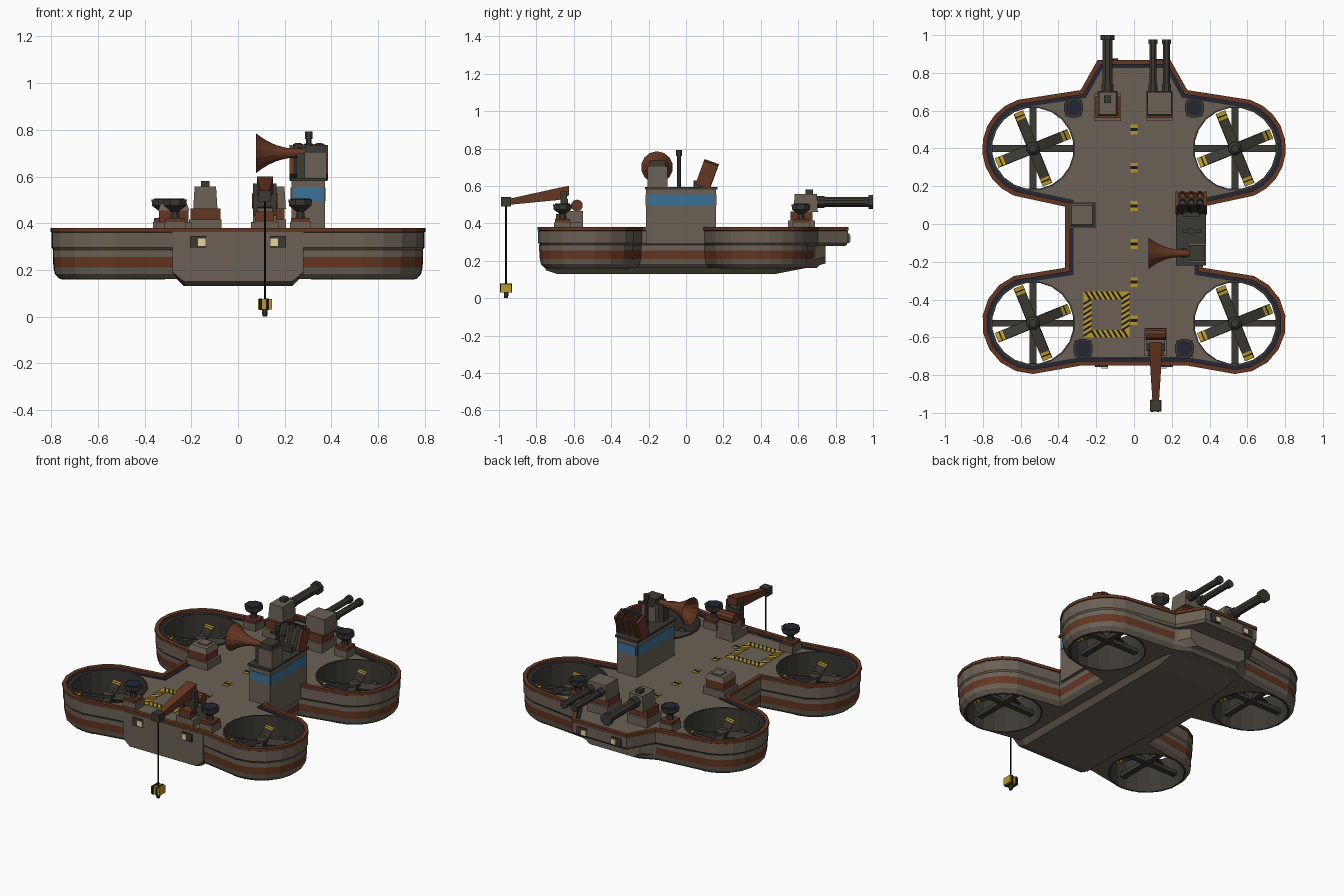
import bpy, bmesh
from math import sin, cos, radians, pi
from mathutils import Vector, Matrix

if "Cube" in bpy.data.objects:
    bpy.data.objects.remove(bpy.data.objects["Cube"], do_unlink=True)


def material(name, r, g, b):
    m = bpy.data.materials.new(name)
    m.use_nodes = True
    m.diffuse_color = (r, g, b, 1)
    m.node_tree.nodes["Principled BSDF"].inputs["Base Color"].default_value = (r, g, b, 1)
    return m


GREY = material("hull grey", .145, .12, .09)
RUST = material("rust brown", .13, .038, .016)
DARK = material("dark steel", .045, .041, .033)
NAVY = material("navy", .017, .019, .034)
YELLOW = material("hazard yellow", .5, .32, .02)
BLACK = material("black", .009, .008, .007)
BLUE = material("window blue", .045, .17, .32)
CREAM = material("lamp cream", .8, .68, .32)


def mesh(name, verts, faces, *mats):
    me = bpy.data.meshes.new(name)
    me.from_pydata([tuple(v) for v in verts], [], faces)
    for m in mats:
        me.materials.append(m)
    bm = bmesh.new()
    bm.from_mesh(me)
    bmesh.ops.recalc_face_normals(bm, faces=bm.faces)
    bm.to_mesh(me)
    bm.free()
    ob = bpy.data.objects.new(name, me)
    bpy.context.collection.objects.link(ob)
    return ob


def loft(name, rings, *mats, caps=True, closed=False):
    """Skin equal-length point rings, capped or joined back to the first."""
    n, k = len(rings[0]), len(rings)
    faces = []
    for a in range(k if closed else k - 1):
        b = (a + 1) % k
        for i in range(n):
            j = (i + 1) % n
            faces.append((a * n + i, a * n + j, b * n + j, b * n + i))
    if caps and not closed:
        faces += [tuple(range(n)), tuple(range((k - 1) * n, k * n))]
    return mesh(name, [p for r in rings for p in r], faces, *mats)


def box(name, lo, hi, mat, taper=0, turn=None):
    """Box between two corners; taper insets the top, turn moves it."""
    (a, b, c), (d, e, f) = lo, hi
    rings = [[(a + t, b + t, z), (d - t, b + t, z), (d - t, e - t, z), (a + t, e - t, z)]
             for z, t in ((c, 0), (f, taper))]
    ob = loft(name, rings, mat)
    if turn:
        ob.data.transform(turn)
    return ob


def turned(name, start, axis, profile, mat, n=12):
    """Lathe (distance, radius) pairs along an axis from a start point."""
    q = Vector(axis).to_track_quat('Z', 'Y')
    rings = [[Vector(start) + q @ Vector((r * cos(2 * pi * (i + .5) / n), r * sin(2 * pi * (i + .5) / n), h))
              for i in range(n)] for h, r in profile]
    return loft(name, rings, mat)


# Hull outline: right half, then mirrored
def arc(y, a0, a1, n=9):
    steps = [radians(a0 + (a1 - a0) * i / n) for i in range(n + 1)]
    return [(.535 + .265 * cos(a), y + .265 * sin(a)) for a in steps]


def outline(bow):
    half = bow + arc(.4, 73, -68) + [(.36, .095), (.36, -.235)] + arc(-.525, 68, -110) + [(.28, -.745)]
    return half + [(-x, y) for x, y in reversed(half)]


def ring(pts, d, z):
    """Outline inset by d at height z."""
    out = []
    for i, p in enumerate(pts):
        p, a, b = Vector(p), Vector(pts[i - 1]), Vector(pts[(i + 1) % len(pts)])
        u, v = (p - a).normalized(), (b - p).normalized()
        nu, nv = Vector((u.y, -u.x)), Vector((v.y, -v.x))
        q = p + (nu + nv) * (d / (1 + nu.dot(nv)))
        out.append((q.x, q.y, z))
    return out


UPPER = outline([(.19, .865), (.28, .705)])
LOWER = outline([(.17, .735), (.27, .69)])
HUBS = [(x, y) for x in (-.535, .535) for y in (.4, -.525)]

upper = loft("upper_hull", [ring(UPPER, .012, .28), ring(UPPER, 0, .295), ring(UPPER, 0, .36)], GREY)
lower = loft("lower_hull", [ring(LOWER, d, z) for d, z in
             ((.036, .16), (.014, .182), (.008, .21), (.005, .255), (.005, .285))], GREY, RUST)
for f in lower.data.polygons:
    c = f.center
    if .212 < c.z < .253 and abs(c.x) > .3 and len(f.vertices) == 4:
        f.material_index = 1
gutter = loft("deck_gutter", [ring(UPPER, .019, .355), ring(UPPER, .019, .364),
              ring(UPPER, .04, .364), ring(UPPER, .04, .355)], NAVY, closed=True)
loft("deck_rim", [ring(UPPER, -.004, .363), ring(UPPER, -.004, .38),
     ring(UPPER, .02, .38), ring(UPPER, .02, .35)], RUST, closed=True)

# Duct holes cut through hull and deck
for hx, hy in HUBS:
    cutter = turned("duct_cutter", (hx, hy, 0), (0, 0, 1), [(0, .224), (.6, .224)], DARK, 20)
    cutter.hide_render = True
    for ob in (upper, lower, gutter):
        mod = ob.modifiers.new("duct", 'BOOLEAN')
        mod.operation, mod.solver, mod.object = 'DIFFERENCE', 'EXACT', cutter
        bpy.context.view_layer.objects.active = ob
        bpy.ops.object.modifier_apply(modifier=mod.name)
    bpy.data.objects.remove(cutter, do_unlink=True)

# Ducted rotors
for hx, hy in HUBS:
    circ = [(cos(2 * pi * (i + .5) / 20), sin(2 * pi * (i + .5) / 20)) for i in range(20)]
    loft("duct_liner", [[(hx + r * x, hy + r * y, z) for x, y in circ] for r, z in
         ((.225, .366), (.216, .366), (.216, .158), (.225, .158))], DARK, closed=True)
    box("duct_strut", (hx - .219, hy - .018, .22), (hx + .219, hy + .018, .245), DARK)
    box("duct_strut", (hx - .018, hy - .219, .22), (hx + .018, hy + .219, .245), DARK)
    turned("rotor_hub", (hx, hy, .22), (0, 0, 1), [(0, .035), (.1, .035), (.115, .02)], DARK)
    for k in range(4):
        m = Matrix.Translation((hx, hy, .3)) @ Matrix.Rotation(radians(22 + 90 * k), 4, 'Z') \
            @ Matrix.Rotation(radians(18), 4, 'X')
        for name, r0, r1, mat in (("blade", .02, .165, DARK), ("blade_tip", .165, .18, YELLOW),
                                  ("blade_stripe", .18, .187, BLACK), ("blade_tip", .187, .207, YELLOW)):
            box(name, (r0, -.027, -.005), (r1, .027, .005), mat, turn=m)

# Belly keel
loft("belly", [[(-w, y, .288), (-w, y, zs), (-w + .048, y, zb), (w - .048, y, zb), (w, y, zs), (w, y, .288)]
     for y, w, zs, zb in ((-.75, .28, .19, .15), (-.69, .28, .18, .13), (.48, .28, .18, .13),
                          (.66, .278, .2, .165), (.745, .2, .22, .185))], GREY)
box("front_panel", (-.28, -.75, .19), (.28, -.7, .362), GREY)

# Head and tail lamps
for s in (-1, 1):
    for y, d, x in ((-.75, -1, .172), (.865, 1, .12)):
        ys = sorted((y - d * .01, y + d * .008))
        box("lamp_plate", (s * x - .034, ys[0], .296), (s * x + .034, ys[1], .345), DARK)
        ys = sorted((y, y + d * .014))
        box("lamp", (s * (x - .017) - .017, ys[0], .303), (s * (x - .017) + .017, ys[1], .335), CREAM)

# Painted deck markings
for i in range(7):
    y = .5 - .202 * i
    h = .026 if i < 6 else .008
    box("centre_dash", (-.018, y - h, .355), (.018, y + h, .364), YELLOW)
    box("dash_stripe", (-.018, y - h * .3, .36), (.018, y + h * .3, .366), BLACK)
for k in range(4):
    m = Matrix.Translation((-.145, -.48, 0)) @ Matrix.Rotation(k * pi / 2, 4, 'Z')
    box("pad_border", (-.122, .08, .356), (.08, .122, .364), YELLOW, turn=m)
    for i in range(7):
        x = -.118 + i * .028
        stripe = mesh("pad_stripe", [(x, .122, .366), (x + .012, .122, .366), (x + .038, .08, .366),
                      (x + .026, .08, .366)], [(0, 1, 2, 3)], BLACK)
        stripe.data.transform(m)

# Corner dishes
for x, y in ((-.32, .615), (.32, .615), (-.27, -.66), (.267, -.66)):
    box("dish_base", (x - .045, y - .045, .355), (x + .045, y + .045, .405), GREY)
    box("dish_cap", (x - .04, y - .04, .405), (x + .04, y + .04, .422), RUST)
    turned("dish", (x, y, .42), (0, 0, 1), [(0, .022), (.03, .018), (.055, .052), (.082, .055)], DARK, 8)
    turned("dish_face", (x, y, .5), (0, 0, 1), [(0, .044), (.006, .044)], NAVY, 8)

# Deck locker
box("locker_base", (-.35, -.02, .355), (-.2, .115, .405), GREY)
box("locker_body", (-.338, -.01, .405), (-.212, .105, .455), RUST)
box("locker_lid", (-.342, -.014, .455), (-.208, .11, .485), GREY, taper=.012)
box("locker_hatch", (-.305, .03, .485), (-.24, .09, .492), GREY)


# Gun turrets
def turret(x, w, barrels, r, muzzle, end):
    box("turret_base", (x - .07, .545, .355), (x + .07, .69, .415), GREY)
    box("turret_ring", (x - .064, .56, .415), (x + .064, .675, .462), RUST)
    box("turret_house", (x - w, .575, .46), (x + w, .705, .558), GREY, taper=.006)
    for bx in barrels:
        turned("gun_barrel", (bx, .69, .514), (0, 1, 0),
               [(0, r + .006), (.05, r + .006), (.05, r), (end - .715, r),
                (end - .715, muzzle), (end - .69, muzzle)], DARK, 8)


turret(-.14, .052, [-.14], .028, .04, 1.0)
turret(.135, .07, [.1, .172], .02, .025, .977)
box("turret_sight", (-.158, .64, .555), (-.122, .68, .58), DARK)

# Command tower
box("tower", (.23, -.213, .29), (.372, .16, .58), GREY)
box("tower_windows", (.226, -.205, .495), (.376, .15, .553), BLUE)
box("tower_windows", (.238, -.217, .495), (.364, .164, .553), BLUE)
box("tower_roof", (.222, -.22, .58), (.38, .168, .594), DARK)

# Horn loudspeaker and its cabinet
box("horn_cabinet", (.285, -.205, .594), (.38, -.1, .705), GREY)
box("horn_cabinet_cap", (.29, -.195, .705), (.375, -.11, .735), DARK)
box("horn_bracket", (.25, -.18, .594), (.29, -.13, .70), DARK)
turned("horn", (.29, -.155, .70), (-1, 0, 0), [(0, .018), (.08, .022), (.125, .034), (.16, .05),
       (.19, .068), (.212, .085), (.19, .06), (.13, .02)], RUST, 14)

# Mast
turned("mast", (.303, -.037, .59), (0, 0, 1), [(0, .012), (.17, .012), (.17, .018), (.203, .018)], DARK, 8)
box("mast_crossbar", (.255, -.045, .725), (.355, -.029, .738), DARK)

# Tilted rocket launcher
tilt = Matrix.Translation((.303, .085, .6)) @ Matrix.Rotation(radians(-20), 4, 'X')
box("launcher_foot", (.26, .04, .594), (.346, .13, .63), DARK)
box("launcher_case", (-.07, -.03, .0), (.07, .04, .125), DARK, turn=tilt)
for s in (-1, 1):
    box("launcher_side", (s * .076 - .007, -.036, -.002), (s * .076 + .007, .044, .13), RUST, turn=tilt)
for i in (-1, 0, 1):
    for y, mat in ((-.014, DARK), (.024, RUST)):
        tube = turned("launcher_tube", (i * .046, y, .0), (0, 0, 1), [(0, .022), (.14, .022), (.14, .015), (.125, .012)],
                      mat, 10)
        tube.data.transform(tilt)

# Cargo crane with winch
cx = .115
box("crane_base", (cx - .06, -.7, .355), (cx + .06, -.55, .405), GREY)
box("crane_winch_house", (cx - .05, -.64, .405), (cx + .05, -.55, .465), GREY)
box("crane_pivot", (cx - .04, -.695, .405), (cx + .04, -.63, .45), RUST)
turned("winch_drum", (cx - .055, -.583, .495), (1, 0, 0), [(0, .032), (.11, .032)], RUST, 10)
for s in (-1, 1):
    box("crane_post", (cx + s * .04 - .01, -.67, .43), (cx + s * .04 + .01, -.635, .57), DARK)
box("crane_axle", (cx - .05, -.672, .47), (cx + .05, -.632, .53), DARK)
loft("crane_arm", [[(cx - w, y, z0), (cx + w, y, z0), (cx + w, y, z1), (cx - w, y, z1)]
     for y, w, z0, z1 in ((-.625, .034, .55, .6), (-.68, .034, .525, .59), (-.96, .016, .498, .528))], RUST)
box("crane_head", (cx - .027, -.99, .49), (cx + .027, -.935, .54), DARK)
turned("crane_cable", (cx, -.962, .07), (0, 0, 1), [(0, .005), (.43, .005)], BLACK, 6)
box("hook_block", (cx - .03, -.992, .03), (cx + .03, -.932, .076), YELLOW)
for x in (-.018, .012):
    box("hook_stripe", (cx + x - .006, -.995, .029), (cx + x + .006, -.929, .078), BLACK)
turned("hook", (cx, -.962, 0), (0, 0, 1), [(0, .01), (.012, .013), (.032, .013)], DARK, 8)
